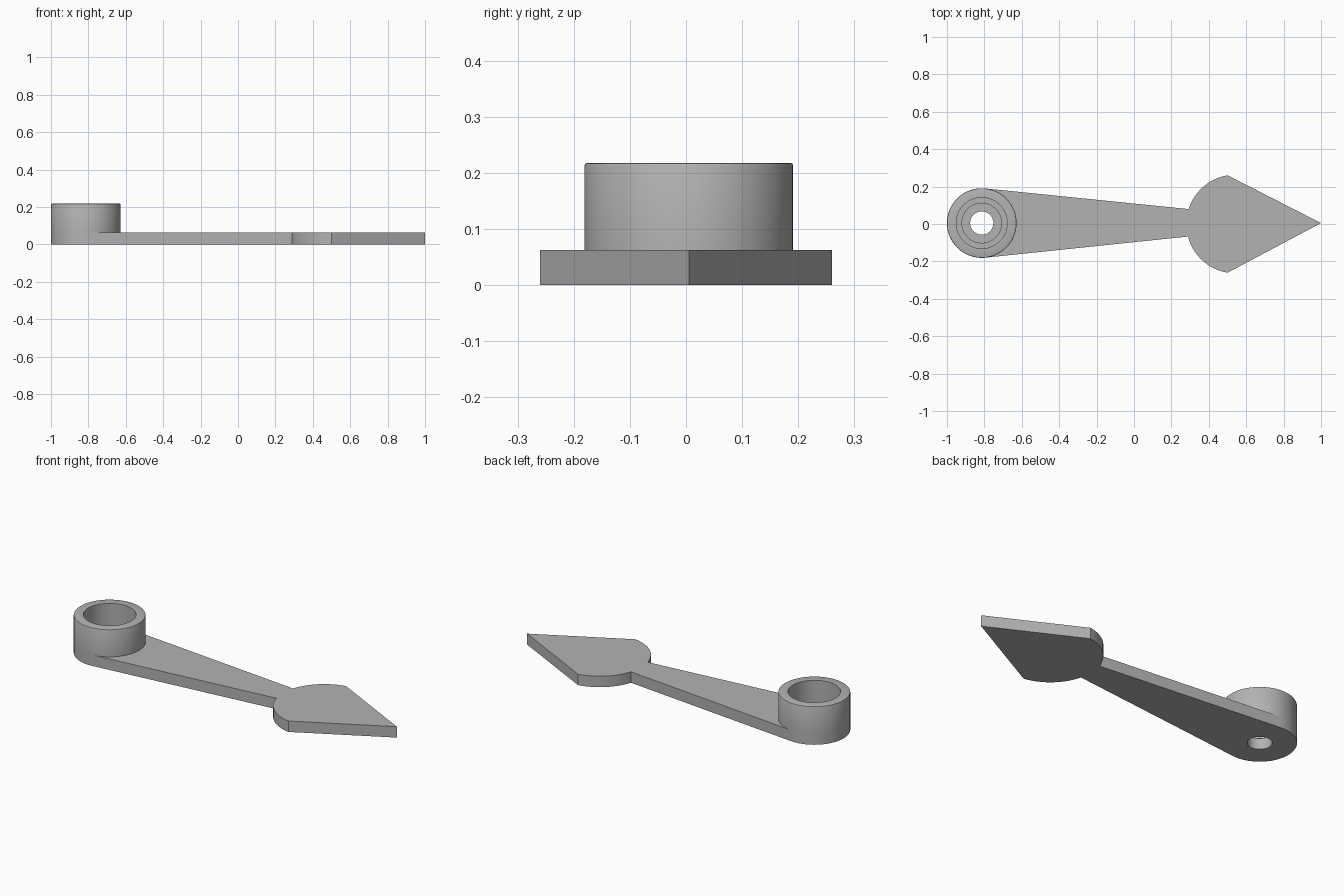
import bpy, bmesh
from math import sin, cos, radians, pi
from mathutils import Matrix, Vector

if "Cube" in bpy.data.objects:
    bpy.data.objects.remove(bpy.data.objects["Cube"])

HUB = Vector((-0.814, 0.005, 0))
HUB_R, HOLE_R, THICK = 0.186, 0.062, 0.0625
SEGMENTS = 96

grey = bpy.data.materials.new("plain grey")
grey.use_nodes = True
grey.diffuse_color = (0.45, 0.45, 0.45, 1)
grey.node_tree.nodes["Principled BSDF"].inputs["Base Color"].default_value = grey.diffuse_color


def arc(centre, radius, start, end, steps):
    """Points along a flat arc, angles in degrees."""
    angles = [radians(start + (end - start) * i / steps) for i in range(steps + 1)]
    return [Vector((centre[0] + radius * cos(a), centre[1] + radius * sin(a), 0)) for a in angles]


def finish(bm, name):
    bmesh.ops.recalc_face_normals(bm, faces=bm.faces)
    mesh = bpy.data.meshes.new(name)
    bm.to_mesh(mesh)
    bm.free()
    mesh.materials.append(grey)
    obj = bpy.data.objects.new(name, mesh)
    bpy.context.collection.objects.link(obj)
    bpy.ops.object.select_all(action="DESELECT")
    obj.select_set(True)
    bpy.context.view_layer.objects.active = obj
    bpy.ops.object.shade_smooth_by_angle(angle=radians(25))
    return obj


def add_loop(bm, points):
    verts = [bm.verts.new(p) for p in points]
    return [bm.edges.new((v, verts[(i + 1) % len(verts)])) for i, v in enumerate(verts)]


# Pointer plate: round hub end, tapering arm, arrow head, pivot hole
outline = arc(HUB, HUB_R, 84.2, 275.8, 60)
outline += [Vector((0.29, -0.067, 0))]
outline += arc((0.544, 0), 0.264, 197, 260.4, 24)
outline += [Vector((1, 0.005, 0))]
outline += arc((0.544, 0), 0.264, 99.6, 163, 24)
outline += [Vector((0.29, 0.08, 0))]
hole = arc(HUB, HOLE_R, 0, 360, SEGMENTS)[:-1]

bm = bmesh.new()
edges = add_loop(bm, outline) + add_loop(bm, hole)
bmesh.ops.triangle_fill(bm, use_beauty=True, edges=edges, normal=(0, 0, 1))
extruded = bmesh.ops.extrude_face_region(bm, geom=bm.faces[:], use_keep_orig=True)
top = [g for g in extruded["geom"] if isinstance(g, bmesh.types.BMVert)]
bmesh.ops.translate(bm, verts=top, vec=(0, 0, THICK))
finish(bm, "pointer_plate")

# Hub collar: stepped socket with a softened outer rim
profile = [(0.106, THICK), (0.106, 0.09), (0.136, 0.09), (0.136, 0.218),
           (0.181, 0.218), (0.1845, 0.2165), (HUB_R, 0.213), (HUB_R, THICK)]
bm = bmesh.new()
verts = [bm.verts.new((r, 0, z)) for r, z in profile]
rim = [bm.edges.new(pair) for pair in zip(verts, verts[1:])]
bmesh.ops.spin(bm, geom=verts + rim, cent=(0, 0, 0), axis=(0, 0, 1),
               angle=2 * pi, steps=SEGMENTS, use_merge=True)
bmesh.ops.transform(bm, matrix=Matrix.Translation(HUB), verts=bm.verts)
finish(bm, "hub_collar")
